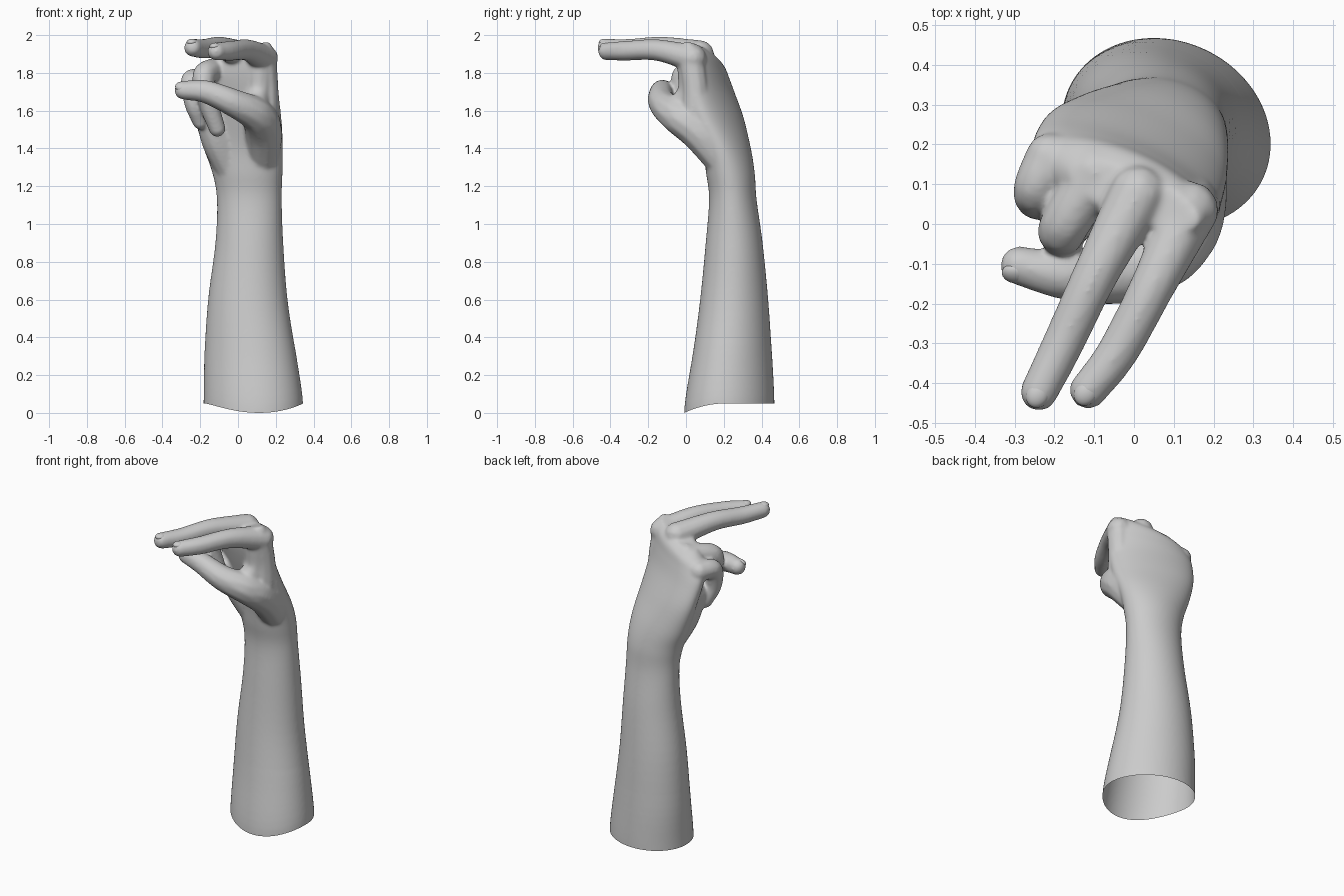
import bpy, bmesh, math
from mathutils import Vector, Matrix

if "Cube" in bpy.data.objects:
    bpy.data.objects.remove(bpy.data.objects["Cube"])

bm = bmesh.new()


def smooth_path(points, steps):
    """Catmull-Rom interpolation of points with any number of values."""
    p = [Vector(q) for q in points]
    p = [2 * p[0] - p[1]] + p + [2 * p[-1] - p[-2]]
    out = [p[1]]
    for k in range(1, len(p) - 2):
        a, b, c, d = p[k - 1:k + 3]
        for s in range(1, steps + 1):
            t = s / steps
            out.append(0.5 * (2 * b + (c - a) * t + (2 * a - 5 * b + 4 * c - d) * t ** 2
                              + (3 * b - a - 3 * c + d) * t ** 3))
    return out


def loft(rings, n=64):
    """Closed loft through elliptical rings: z, cx, cy, half width, half depth, turn (deg), tilt."""
    loops = []
    for z, cx, cy, a, b, turn, tilt in smooth_path(rings, 5):
        t = math.radians(turn)
        loop = []
        for i in range(n):
            w = 2 * math.pi * i / n
            u, v = a * math.cos(w), b * math.sin(w)
            loop.append(bm.verts.new((cx + u * math.cos(t) - v * math.sin(t),
                                      cy + u * math.sin(t) + v * math.cos(t), z + tilt * u)))
        loops.append(loop)
    for lo, hi in zip(loops, loops[1:]):
        for i in range(n):
            j = (i + 1) % n
            bm.faces.new((lo[i], lo[j], hi[j], hi[i]))
    bm.faces.new(loops[0][::-1])
    bm.faces.new(loops[-1])


def limb(points):
    """Soft tapered limb: overlapping balls along a smooth path of x, y, z, radius."""
    for q in smooth_path(points, 10):
        bmesh.ops.create_icosphere(bm, subdivisions=2, radius=q[3] + .003,
                                   matrix=Matrix.Translation(q.xyz))


# Forearm, wrist and palm
loft([(-0.1, .08, .23, .27, .23, -25, 0), (0.04, .08, .23, .268, .23, -25, 0),
      (0.3, .065, .245, .247, .205, -20, 0), (0.6, .052, .255, .212, .178, -14, 0),
      (0.9, .06, .255, .18, .15, -8, 0), (1.13, .06, .248, .172, .125, -6, 0),
      (1.27, .05, .235, .187, .127, -9, 0), (1.4, .028, .215, .215, .12, -15, 0),
      (1.55, .002, .172, .243, .11, -22, 0), (1.7, -.02, .125, .25, .1, -23, .05),
      (1.8, -.026, .1, .243, .097, -23, .18), (1.87, -.018, .088, .218, .088, -23, .28),
      (1.915, .0, .07, .175, .06, -23, .3)])

# Index and middle fingers, stretched forward
index = [(.14, .035, 1.877, .072), (.05, -.15, 1.92, .056), (-.04, -.32, 1.917, .051), (-.115, -.418, 1.913, .046)]
middle = [(.01, .075, 1.90, .072), (-.098, -.13, 1.935, .056), (-.178, -.30, 1.928, .051), (-.239, -.423, 1.933, .046)]
# Ring and little fingers, curled down
ring = [(-.095, .13, 1.82, .066), (-.18, -.013, 1.785, .06), (-.155, .0, 1.64, .052), (-.11, .03, 1.505, .043)]
little = [(-.212, .168, 1.762, .06), (-.248, .085, 1.752, .055), (-.235, .06, 1.64, .048), (-.20, .09, 1.54, .039)]
# Thumb crossing in front of the palm
thumb = [(.13, .20, 1.32, .085), (.135, .07, 1.485, .10), (.10, -.05, 1.575, .09),
         (-.02, -.125, 1.64, .073), (-.17, -.13, 1.70, .06), (-.288, -.105, 1.708, .048)]
# Webs between thumb and index finger, and heel of the hand
web = [(.13, .05, 1.5, .09), (.145, .05, 1.7, .07), (.135, .03, 1.86, .07)]
fold = [(.08, -.04, 1.61, .07), (.11, .015, 1.70, .06), (.115, .02, 1.83, .065)]
heel = [(-.04, .22, 1.3, .085), (-.11, .17, 1.45, .085), (-.15, .14, 1.6, .08)]
for path in (index, middle, ring, little, thumb, web, fold, heel):
    limb(path)

# Fuse everything into one smooth skin
mesh = bpy.data.meshes.new("hand_and_forearm")
bm.to_mesh(mesh)
bm.free()
arm = bpy.data.objects.new("hand_and_forearm", mesh)
bpy.context.collection.objects.link(arm)
fuse = arm.modifiers.new("fuse", 'REMESH')
fuse.mode, fuse.voxel_size = 'VOXEL', 0.008
soft = arm.modifiers.new("soften", 'SMOOTH')
soft.factor, soft.iterations = 0.5, 16
skin = bpy.data.meshes.new_from_object(arm.evaluated_get(bpy.context.evaluated_depsgraph_get()))
arm.modifiers.clear()

# Open, slightly curved rim at the bottom of the forearm
bm = bmesh.new()
bm.from_mesh(skin)
bmesh.ops.bisect_plane(bm, geom=bm.verts[:] + bm.edges[:] + bm.faces[:], plane_co=(0, 0, 0),
                       plane_no=(0, 0, 1), clear_inner=True)
for v in bm.verts:
    s = max(0, min(1, (v.co.y + .01) / .22))
    v.co.z += .05 * s * (2 - s) * max(0, 1 - v.co.z / 0.4)
for f in bm.faces:
    f.smooth = True
bm.to_mesh(skin)
bm.free()
arm.data = skin


def nail(name, tip, back, up, size):
    """Thin oval nail set almost flush into the top of a finger end."""
    fwd = (Vector(tip[:3]) - Vector(back[:3])).normalized()
    side = fwd.cross(Vector(up)).normalized()
    top = side.cross(fwd)
    frame = Matrix((fwd, side, top)).transposed().to_4x4()
    frame.translation = Vector(tip[:3]) + top * (tip[3] - .018) + fwd * .008
    m = bpy.data.meshes.new(name)
    b = bmesh.new()
    bmesh.ops.create_uvsphere(b, u_segments=24, v_segments=12, radius=1,
                              matrix=frame @ Matrix.Diagonal((size, size * .85, .019, 1)))
    for f in b.faces:
        f.smooth = True
    b.to_mesh(m)
    b.free()
    bpy.context.collection.objects.link(bpy.data.objects.new(name, m))


nail("index_nail", index[-1], index[-2], (0, 0, 1), .034)
nail("middle_nail", middle[-1], middle[-2], (0, 0, 1), .034)
nail("thumb_nail", thumb[-1], thumb[-2], (-.3, -.7, .7), .034)
